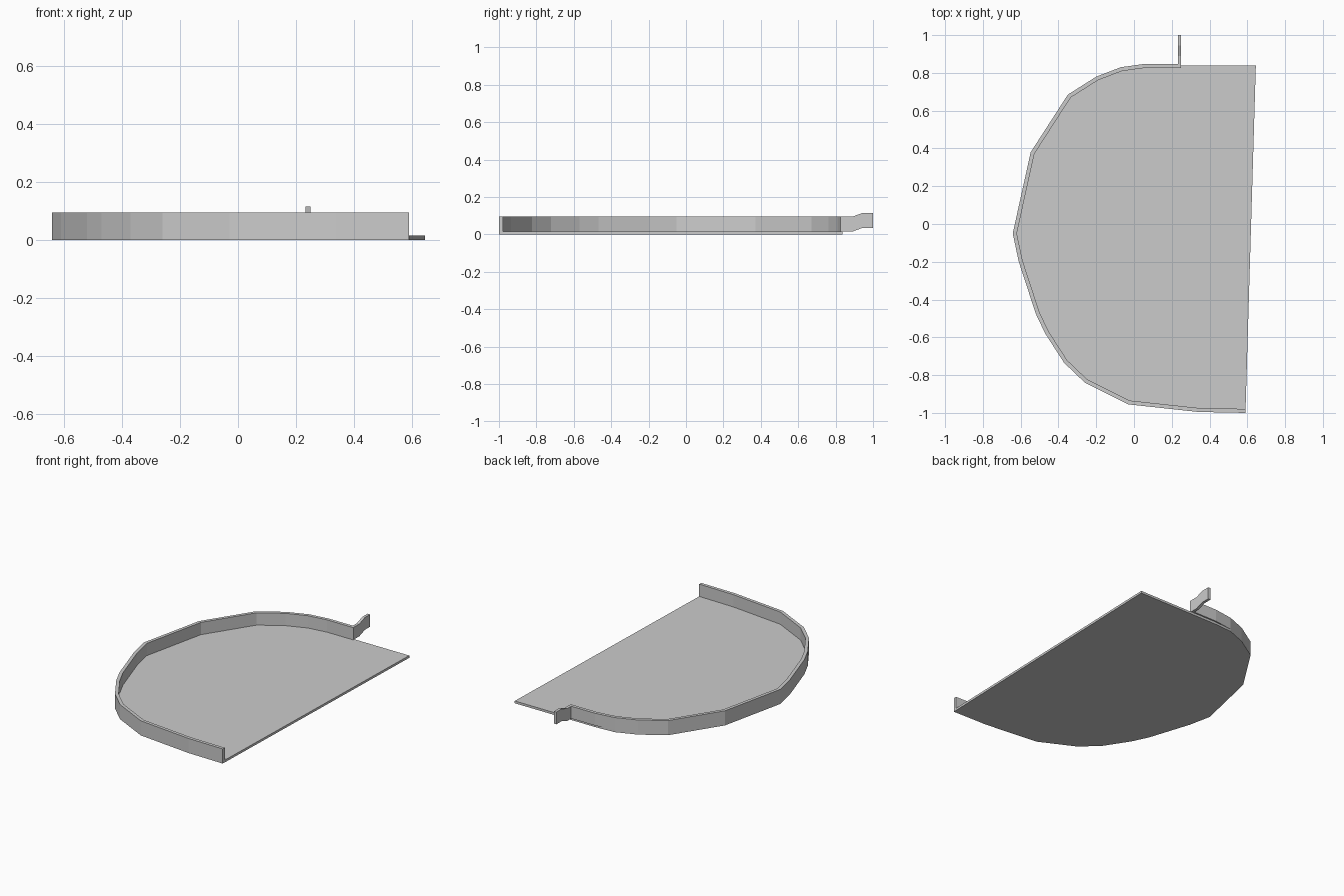
import bpy, bmesh
from mathutils import Vector

cube = bpy.data.objects.get("Cube")
if cube:
    bpy.data.objects.remove(cube, do_unlink=True)

grey = bpy.data.materials.new("light grey")
grey.use_nodes = True
COLOUR = (0.6, 0.6, 0.6, 1)
grey.diffuse_color = COLOUR
grey.node_tree.nodes["Principled BSDF"].inputs["Base Color"].default_value = COLOUR

FLOOR_TOP, WALL_TOP, THICK = 0.015, 0.095, 0.021


def prism(name, points, direction):
    """Sweep a flat closed outline along a direction into a solid."""
    bm = bmesh.new()
    face = bm.faces.new([bm.verts.new(p) for p in points])
    moved = bmesh.ops.extrude_face_region(bm, geom=[face])["geom"]
    bmesh.ops.translate(bm, vec=direction,
                        verts=[g for g in moved if isinstance(g, bmesh.types.BMVert)])
    bmesh.ops.recalc_face_normals(bm, faces=bm.faces)
    mesh = bpy.data.meshes.new(name)
    bm.to_mesh(mesh)
    bm.free()
    mesh.materials.append(grey)
    obj = bpy.data.objects.new(name, mesh)
    bpy.context.collection.objects.link(obj)
    return obj


def inset(path, amount):
    """Offset an open path to its right, mitring the corners."""
    result = []
    for i, p in enumerate(path):
        before = (p - path[i - 1]).normalized() if i else None
        after = (path[i + 1] - p).normalized() if i < len(path) - 1 else None
        sides = [Vector((d.y, -d.x)) for d in (before, after) if d]
        mitre = sum(sides, Vector((0, 0))).normalized()
        result.append(p + mitre * amount / mitre.dot(sides[0]))
    return result


# Curved outer edge, from the front corner round to the back
outer = [Vector(p) for p in (
    (0.59, -1.0), (0.34, -0.995), (-0.03, -0.955), (-0.26, -0.84),
    (-0.37, -0.735), (-0.47, -0.58), (-0.52, -0.475), (-0.61, -0.2),
    (-0.642, -0.05), (-0.547, 0.38), (-0.35, 0.685), (-0.2, 0.78),
    (-0.07, 0.83), (0.06, 0.848), (0.25, 0.848))]
inner = inset(outer, THICK)

# Floor plate
plate = outer[:-2] + [Vector((0.06, 0.838)), Vector((0.645, 0.838))]
prism("floor_plate", [(p.x, p.y, 0) for p in plate], (0, 0, FLOOR_TOP))

# Rim wall
prism("rim_wall", [(p.x, p.y, FLOOR_TOP) for p in outer + inner[::-1]],
      (0, 0, WALL_TOP - FLOOR_TOP))

# Cranked tab at the back end of the rim
top = [(0.84, WALL_TOP), (0.89, WALL_TOP), (0.945, 0.115), (1.0, 0.115)]
bottom = [(y, z - WALL_TOP + FLOOR_TOP) for y, z in reversed(top)]
prism("rear_tab", [(0.232, y, z) for y, z in top + bottom], (0.018, 0, 0))
